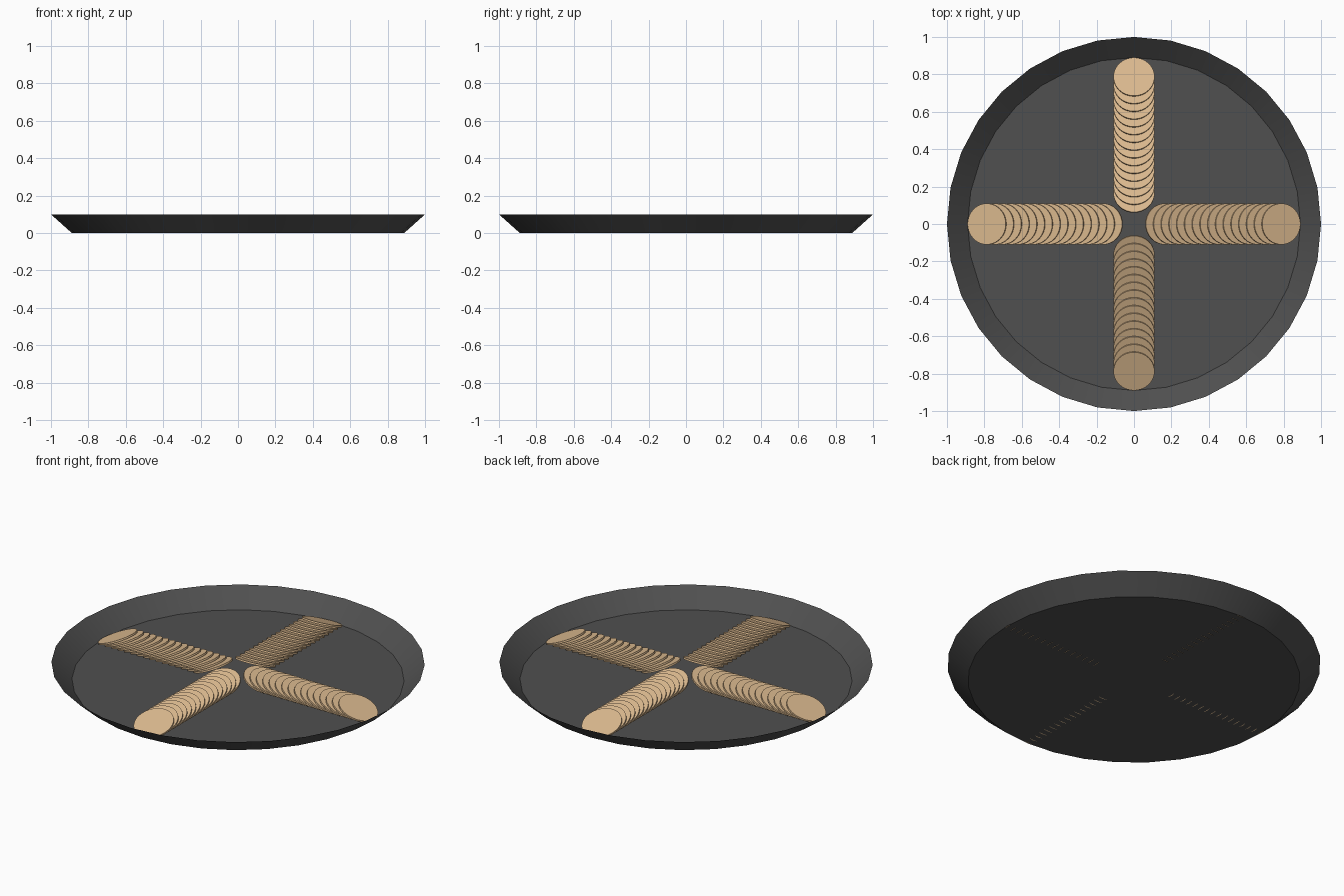
import bpy, bmesh, math
from mathutils import Matrix, Vector

if "Cube" in bpy.data.objects:
    bpy.data.objects.remove(bpy.data.objects["Cube"])


def material(name, color):
    m = bpy.data.materials.new(name)
    m.diffuse_color = (*color, 1)
    m.use_nodes = True
    m.node_tree.nodes["Principled BSDF"].inputs["Base Color"].default_value = m.diffuse_color
    return m


def finish(bm, name, mat, angle=30):
    me = bpy.data.meshes.new(name)
    bm.to_mesh(me)
    bm.free()
    me.materials.append(mat)
    ob = bpy.data.objects.new(name, me)
    bpy.context.collection.objects.link(ob)
    bpy.ops.object.select_all(action='DESELECT')
    ob.select_set(True)
    bpy.context.view_layer.objects.active = ob
    bpy.ops.object.shade_smooth_by_angle(angle=math.radians(angle))
    return ob


dark = material("dark_plate", (0.08, 0.08, 0.08))
tan = material("cracker_tan", (0.7, 0.48, 0.27))

# Plate: 32-sided flat floor with a thin flared wall
SIDES, FLOOR_Z = 32, 0.0015
bm = bmesh.new()
rings = []
for r, z in ((0.89, FLOOR_Z), (1.0, 0.1)):
    rings.append([bm.verts.new((r * math.cos(2 * math.pi * i / SIDES),
                                r * math.sin(2 * math.pi * i / SIDES), z))
                  for i in range(SIDES)])
bm.faces.new(rings[0])
for i in range(SIDES):
    j = (i + 1) % SIDES
    bm.faces.new((rings[0][i], rings[0][j], rings[1][j], rings[1][i]))
bmesh.ops.recalc_face_normals(bm, faces=bm.faces)
finish(bm, "plate", dark)

# Crackers: four rows of overlapping discs, each leaning on the one further in
RADIUS, THICK, TILT, COUNT = 0.11, 0.010, math.radians(22), 16
FIRST, LAST = 0.164, 0.786
height = RADIUS * math.sin(TILT) + THICK / 2 * math.cos(TILT)
for arm, name in enumerate(("right", "back", "left", "front")):
    bm = bmesh.new()
    turn = Matrix.Rotation(arm * math.pi / 2, 4, 'Z')
    for k in range(COUNT):
        d = FIRST + (LAST - FIRST) * k / (COUNT - 1)
        bmesh.ops.create_cone(
            bm, cap_ends=True, segments=32, radius1=RADIUS, radius2=RADIUS, depth=THICK,
            matrix=turn @ Matrix.Translation(Vector((d, 0, height)))
            @ Matrix.Rotation(TILT, 4, 'Y'))
    finish(bm, "cracker_row_" + name, tan)
